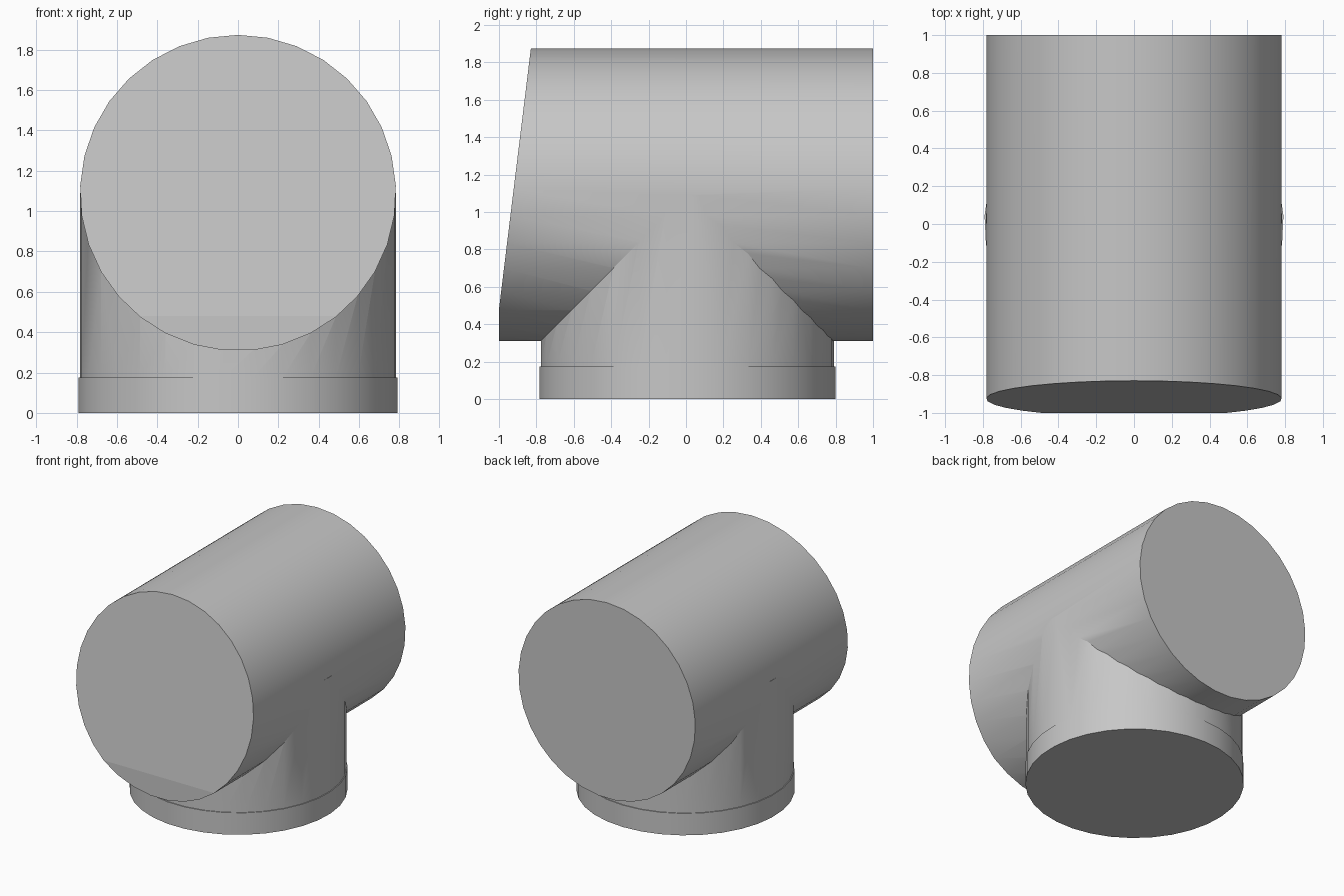
import bpy
import bmesh
from math import sin, cos, tau, radians
from mathutils import Matrix, Vector

SIDES = 33

default = bpy.data.objects.get("Cube")
if default:
    bpy.data.objects.remove(default, do_unlink=True)

grey = bpy.data.materials.new("plain grey")
grey.use_nodes = True
grey.diffuse_color = (0.57, 0.57, 0.57, 1)
grey.node_tree.nodes["Principled BSDF"].inputs["Base Color"].default_value = grey.diffuse_color


def tube(name, radius, low, high, matrix, cut=None):
    """Closed prism along local z, optionally trimmed by a plane (point, normal)."""
    bm = bmesh.new()
    ring = [bm.verts.new((radius * sin(tau * i / SIDES), radius * cos(tau * i / SIDES), low))
            for i in range(SIDES)]
    base = bm.faces.new(ring)
    top = bmesh.ops.extrude_face_region(bm, geom=[base], use_keep_orig=True)["geom"]
    moved = [v for v in top if isinstance(v, bmesh.types.BMVert)]
    bmesh.ops.translate(bm, verts=moved, vec=(0, 0, high - low))
    bmesh.ops.transform(bm, matrix=matrix, verts=bm.verts)
    if cut:
        point, normal = cut
        result = bmesh.ops.bisect_plane(bm, geom=bm.verts[:] + bm.edges[:] + bm.faces[:],
                                        plane_co=point, plane_no=normal, clear_outer=True)
        rim = [e for e in result["geom_cut"] if isinstance(e, bmesh.types.BMEdge)]
        bmesh.ops.holes_fill(bm, edges=rim, sides=0)
    bmesh.ops.recalc_face_normals(bm, faces=bm.faces)
    mesh = bpy.data.meshes.new(name)
    bm.to_mesh(mesh)
    bm.free()
    mesh.materials.append(grey)
    obj = bpy.data.objects.new(name, mesh)
    bpy.context.collection.objects.link(obj)
    return obj


# Horizontal pipe with a tilted front end
slant = (Vector((0, -1, 0.48)), Vector((0, -1.39, 0.17)).normalized())
lying = Matrix.Translation((0, 0, 1.09)) @ Matrix.Rotation(radians(90), 4, "X")
pipe = tube("tee_pipe", 0.783, -1, 1, lying, slant)

# Upright branch and the collar around its foot
upright = Matrix.Translation((0, 0.006, 0))
branch = tube("branch", 0.785, 0.1, 1.09, upright)
collar = tube("collar", 0.792, 0, 0.175, upright)

# Weld the parts into one skin
bpy.context.view_layer.objects.active = pipe
for part in (branch, collar):
    weld = pipe.modifiers.new("weld " + part.name, "BOOLEAN")
    weld.operation = "UNION"
    weld.solver = "EXACT"
    weld.object = part
    bpy.ops.object.modifier_apply(modifier=weld.name)
    bpy.data.objects.remove(part, do_unlink=True)

# Smooth round walls, flat ends
bpy.ops.object.select_all(action="DESELECT")
pipe.select_set(True)
bpy.ops.object.shade_smooth_by_angle(angle=radians(30))
for face in pipe.data.polygons:
    if abs(face.normal.y) > 0.98 and abs(face.center.y) > 0.82 or abs(face.normal.z) > 0.999 and face.center.z < 0.2:
        face.use_smooth = False
